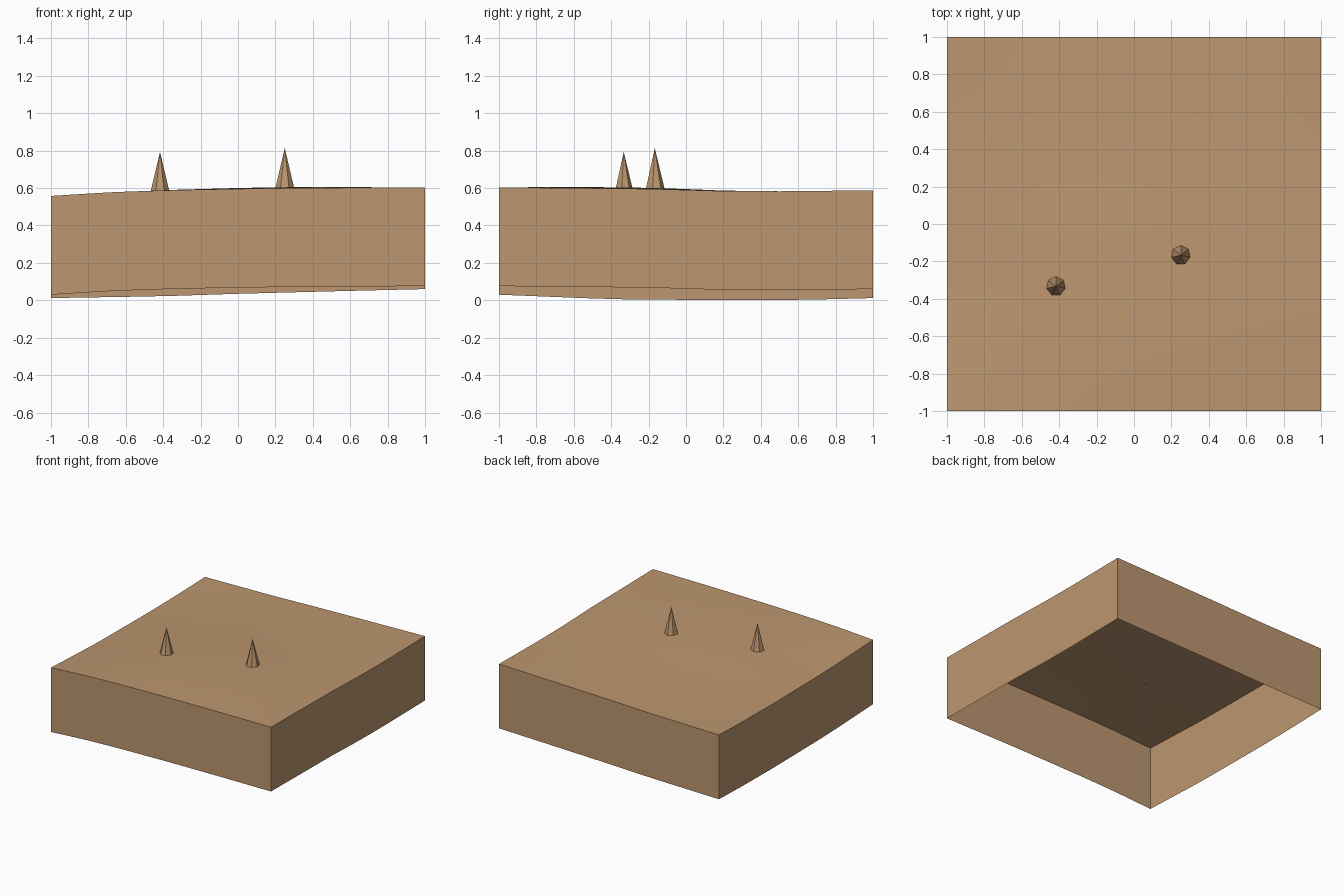
import bpy, bmesh, math

cube = bpy.data.objects.get("Cube")
if cube:
    bpy.data.objects.remove(cube, do_unlink=True)

sand = bpy.data.materials.new("sand")
sand.use_nodes = True
sand.diffuse_color = (0.507, 0.307, 0.159, 1)
sand.node_tree.nodes["Principled BSDF"].inputs["Base Color"].default_value = sand.diffuse_color

CELLS = 12
DEPTH = 0.528

# Height profiles along the four lower edges
FRONT = [(-1, .03), (-.7, .049), (-.4, .06), (0, .068), (.4, .073), (1, .076)]
BACK = [(-1, .012), (-.4, .022), (0, .035), (.5, .048), (1, .06)]
LEFT = [(-1, .03), (-.4, .006), (.3, 0), (.7, .004), (1, .012)]
RIGHT = [(-1, .076), (-.2, .068), (.2, .056), (.5, .055), (1, .06)]


def lerp(a, b, t):
    return a + (b - a) * t


def profile(points, u):
    for (u0, z0), (u1, z1) in zip(points, points[1:]):
        if u <= u1:
            return lerp(z0, z1, (u - u0) / (u1 - u0))
    return points[-1][1]


def ground(x, y):
    """Blend the edge profiles across the tile, with a gentle swell inside."""
    s, t = (x + 1) / 2, (y + 1) / 2
    across = lerp(profile(FRONT, x), profile(BACK, x), t)
    along = lerp(profile(LEFT, y), profile(RIGHT, y), s)
    corners = lerp(lerp(FRONT[0][1], FRONT[-1][1], s), lerp(BACK[0][1], BACK[-1][1], s), t)
    swell = 0.02 * (1 - x * x) * (1 - y * y) * (1 - 0.6 * y)
    return across + along - corners + swell


def make_object(name, bm):
    mesh = bpy.data.meshes.new(name)
    bm.to_mesh(mesh)
    bm.free()
    mesh.materials.append(sand)
    obj = bpy.data.objects.new(name, mesh)
    bpy.context.collection.objects.link(obj)
    return obj


# Terrain tile: rolling top with a hanging skirt, open underneath
bm = bmesh.new()
bmesh.ops.create_grid(bm, x_segments=CELLS, y_segments=CELLS, size=1)
for v in bm.verts:
    v.co.z = ground(v.co.x, v.co.y) + DEPTH
rim = [e for e in bm.edges if e.is_boundary]
skirt = bmesh.ops.extrude_edge_only(bm, edges=rim)["geom"]
for v in skirt:
    if isinstance(v, bmesh.types.BMVert):
        v.co.z -= DEPTH
bmesh.ops.recalc_face_normals(bm, faces=bm.faces)
top = max(bm.faces, key=lambda f: abs(f.normal.z))
if top.normal.z < 0:
    bmesh.ops.reverse_faces(bm, faces=bm.faces)
tile = make_object("terrain_tile", bm)
bpy.ops.object.select_all(action="DESELECT")
tile.select_set(True)
bpy.context.view_layer.objects.active = tile
bpy.ops.object.shade_smooth_by_angle(angle=math.radians(30))

# Seven-sided spikes standing on the terrain
for name, x, y in (("left_spike", 0.25, -0.167), ("right_spike", -0.417, -0.333)):
    bm = bmesh.new()
    bmesh.ops.create_cone(bm, cap_ends=True, segments=7, radius1=0.052, radius2=0, depth=0.215)
    bmesh.ops.remove_doubles(bm, verts=bm.verts, dist=0.0001)
    # One corner points to the back
    corner = min(bm.verts, key=lambda v: (v.co.z > 0, -v.co.y))
    turn = math.pi / 2 - math.atan2(corner.co.y, corner.co.x)
    spike = make_object(name, bm)
    spike.rotation_euler.z = turn
    spike.location = (x, y, ground(x, y) + DEPTH + 0.215 / 2)
